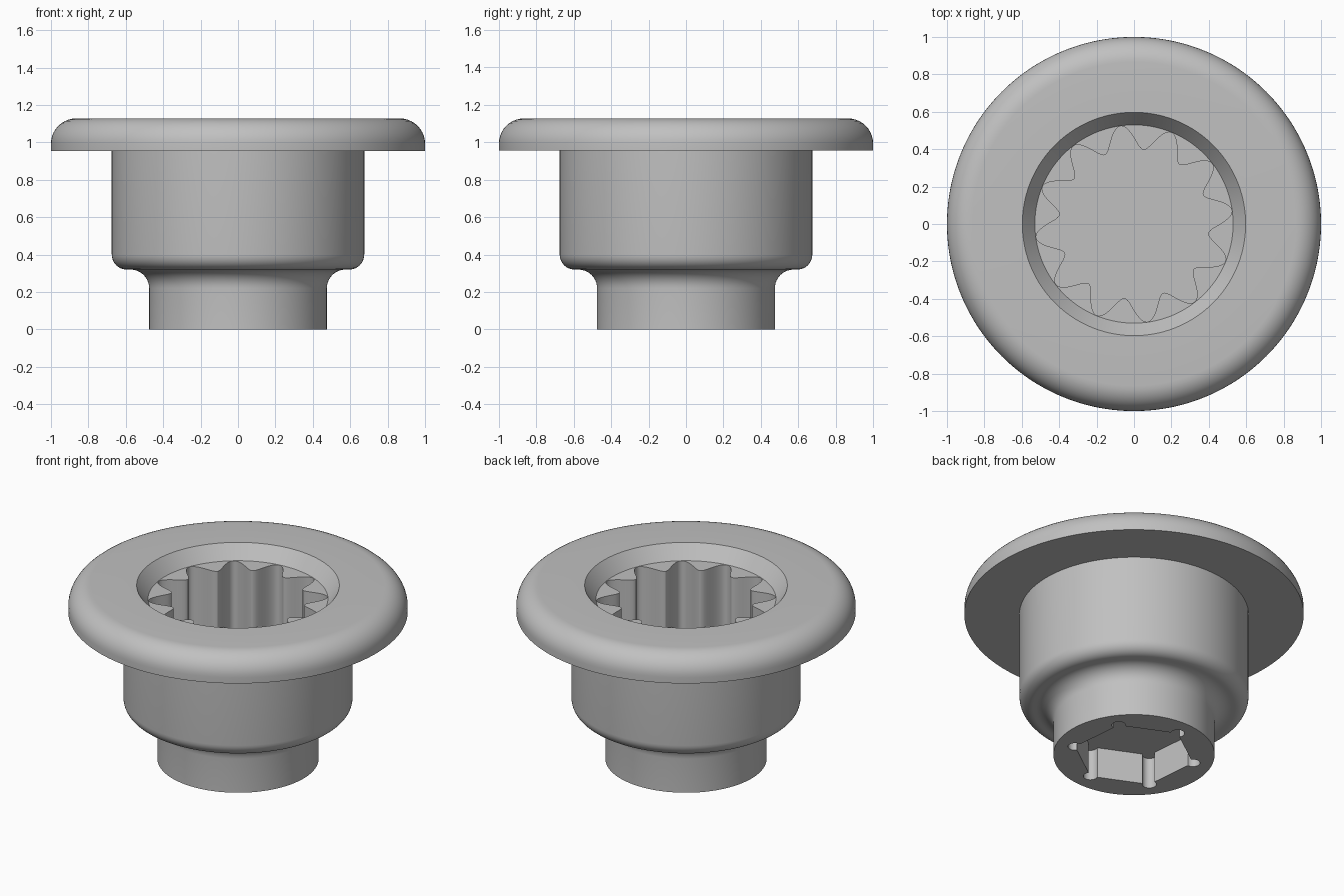
import bpy
import bmesh
from math import sin, cos, pi, radians

cube = bpy.data.objects.get("Cube")
if cube:
    bpy.data.objects.remove(cube, do_unlink=True)

SEGMENTS = 240
bm = bmesh.new()


def loop(points, z):
    return [bm.verts.new((x, y, z)) for x, y in points]


def circle(radius):
    angles = [2 * pi * i / SEGMENTS for i in range(SEGMENTS)]
    return [(radius * cos(a), radius * sin(a)) for a in angles]


def skin(a, b):
    n = len(a)
    for i in range(n):
        j = (i + 1) % n
        bm.faces.new((a[i], a[j], b[j], b[i]))


def arc(cx, cz, radius, start, end, steps=10):
    angles = [radians(start + (end - start) * i / steps) for i in range(steps + 1)]
    return [(cx + radius * cos(a), cz + radius * sin(a)) for a in angles]


# Outer profile: neck, step with fillets, body, flange, conical countersink
profile = [(0.475, 0)]
profile += arc(0.575, 0.22, 0.10, 180, 90)
profile += arc(0.595, 0.40, 0.08, -90, 0)
profile += [(0.675, 0.955), (1.0, 0.955)]
profile += arc(0.865, 0.993, 0.135, 0, 90)
profile += [(0.597, 1.128), (0.53, 1.04)]
rings = [loop(circle(r), z) for r, z in profile]
for lower, upper in zip(rings, rings[1:]):
    skin(lower, upper)

# Twelve-point wavy socket with a flat floor
star = []
for i in range(SEGMENTS):
    a = 2 * pi * i / SEGMENTS
    r = 0.464 + 0.064 * cos(12 * (a - radians(7.8)))
    star.append((r * cos(a), r * sin(a)))
star_top, star_floor = loop(star, 1.04), loop(star, 0.42)
skin(rings[-1], star_top)
skin(star_top, star_floor)
bm.faces.new(star_floor)

# Hexagonal socket underneath with round corner reliefs
hexagon = []
for k in range(6):
    corner = 35.5 + 60 * k
    cx, cy = 0.36 * cos(radians(corner)), 0.36 * sin(radians(corner))
    hexagon += arc(cx, cy, 0.042, corner - 120, corner + 120, 16)
hex_rim, hex_roof = loop(hexagon, 0), loop(hexagon, 0.2)
skin(hex_rim, hex_roof)
bm.faces.new(hex_roof)

# Flat underside between the neck and the hexagonal socket
edges = [e for e in bm.edges if e.is_boundary]
bmesh.ops.triangle_fill(bm, edges=edges, use_beauty=True)
bmesh.ops.recalc_face_normals(bm, faces=bm.faces)

mesh = bpy.data.meshes.new("flanged_socket")
bm.to_mesh(mesh)
bm.free()
socket = bpy.data.objects.new("flanged_socket", mesh)
bpy.context.collection.objects.link(socket)

# Plain grey material
grey = bpy.data.materials.new("plain grey")
grey.use_nodes = True
colour = (0.53, 0.53, 0.53, 1)
grey.diffuse_color = colour
grey.node_tree.nodes["Principled BSDF"].inputs["Base Color"].default_value = colour
mesh.materials.append(grey)

bpy.ops.object.select_all(action="DESELECT")
socket.select_set(True)
bpy.context.view_layer.objects.active = socket
bpy.ops.object.shade_smooth_by_angle(angle=radians(30))
